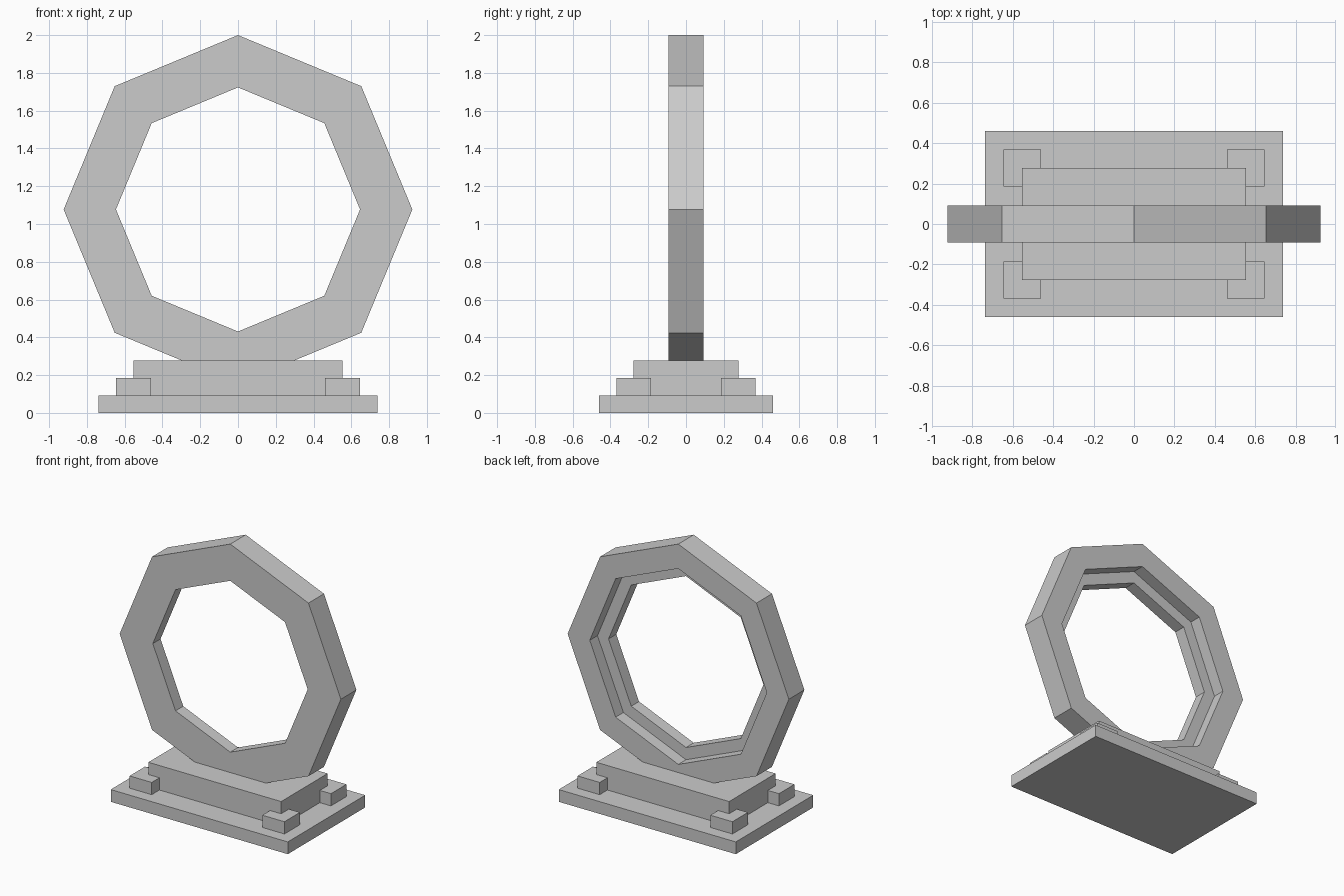
import bpy, bmesh
from math import sin, cos, tau

if "Cube" in bpy.data.objects:
    bpy.data.objects.remove(bpy.data.objects["Cube"])

U = 2 / 21.667  # module the whole model is built on


def finish(name, bm):
    bmesh.ops.recalc_face_normals(bm, faces=bm.faces)
    mesh = bpy.data.meshes.new(name)
    bm.to_mesh(mesh)
    bm.free()
    obj = bpy.data.objects.new(name, mesh)
    bpy.context.collection.objects.link(obj)
    return obj


def box(name, lo, hi):
    bm = bmesh.new()
    bmesh.ops.create_cube(bm, size=1)
    for v in bm.verts:
        v.co = [U * (a if c < 0 else b) for c, a, b in zip(v.co, lo, hi)]
    return finish(name, bm)


# Stepped base
box("base_plate", (-8, -5, 0), (8, 5, 1))
box("base_plinth", (-6, -3, 1), (6, 3, 3))

# Corner blocks around the plinth
foot = box("corner_blocks", (5, 2, 1), (7, 4, 2))
mirror = foot.modifiers.new("mirror", 'MIRROR')
mirror.use_axis = (True, True, False)

# Octagonal ring, with a wider opening in its rear half: (radius, y)
profile = [(10, -1), (10, 1), (8, 1), (8, 0), (7, 0), (7, -1)]
sides = 8
centre_z = 2 - 10 * U
bm = bmesh.new()
rings = []
for i in range(sides):
    a = tau * i / sides
    rings.append([bm.verts.new((r * U * cos(a), y * U, centre_z + r * U * sin(a)))
                  for r, y in profile])
for i in range(sides):
    p, q = rings[i], rings[(i + 1) % sides]
    for j in range(len(profile)):
        k = (j + 1) % len(profile)
        bm.faces.new((p[j], p[k], q[k], q[j]))
finish("octagonal_ring", bm)
